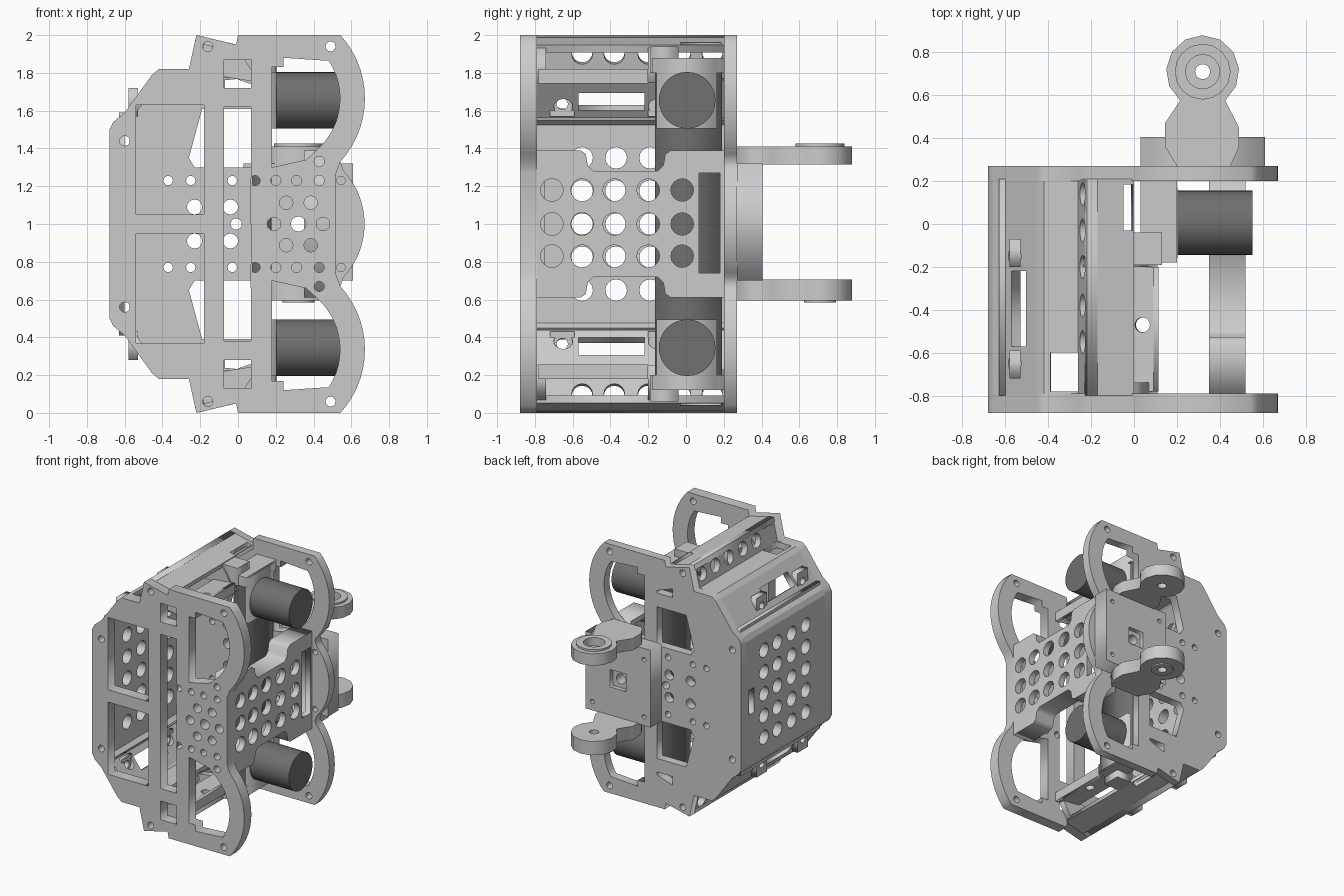
import bpy, bmesh
from math import sin, cos, radians, pi
from mathutils import Vector, Matrix

if "Cube" in bpy.data.objects:
    bpy.data.objects.remove(bpy.data.objects["Cube"])

dark = bpy.data.materials.new("dark_grey")
dark.diffuse_color = (0.16, 0.16, 0.16, 1)
dark.use_nodes = True
dark.node_tree.nodes["Principled BSDF"].inputs["Base Color"].default_value = dark.diffuse_color

X, Y, Z = Vector((1, 0, 0)), Vector((0, 1, 0)), Vector((0, 0, 1))


def arc(cx, cy, r, a0, a1, n):
    return [(cx + r * cos(radians(a0 + (a1 - a0) * i / n)),
             cy + r * sin(radians(a0 + (a1 - a0) * i / n))) for i in range(n + 1)]


def circle(cx, cy, r, n=16):
    return arc(cx, cy, r, 0, 360, n)[:-1]


def rect(x0, y0, x1, y1):
    return [(x0, y0), (x1, y0), (x1, y1), (x0, y1)]


def flip(loop):
    return [(a, 2 - b) for a, b in reversed(loop)]


def both(loops):
    return loops + [flip(l) for l in loops]


def plate(name, loops, t, origin, u, v):
    """Flat plate with holes: loops lie in the u/v plane, t is the thickness."""
    cu = bpy.data.curves.new(name, 'CURVE')
    cu.dimensions, cu.fill_mode, cu.extrude = '2D', 'BOTH', t / 2
    for loop in loops:
        s = cu.splines.new('POLY')
        s.points.add(len(loop) - 1)
        for p, (a, b) in zip(s.points, loop):
            p.co = (a, b, 0, 1)
        s.use_cyclic_u = True
    ob = bpy.data.objects.new(name, cu)
    bpy.context.collection.objects.link(ob)
    m = Matrix((u, v, u.cross(v))).transposed().to_4x4()
    m.translation = origin
    ob.matrix_world = m
    bpy.ops.object.select_all(action='DESELECT')
    ob.select_set(True)
    bpy.context.view_layer.objects.active = ob
    bpy.ops.object.convert(target='MESH')
    return bpy.context.object


def plate_xz(name, loops, y0, y1):
    return plate(name, loops, y1 - y0, Y * (y0 + y1) / 2, X, Z)


def plate_yz(name, loops, x0, x1):
    return plate(name, loops, x1 - x0, X * (x0 + x1) / 2, Y, Z)


def plate_xy(name, loops, z0, z1):
    return plate(name, loops, z1 - z0, Z * (z0 + z1) / 2, X, Y)


def sheet(name, p, q, t, holes=(), y0=-0.8, y1=0.21):
    """Wall panel along y between two x/z points, mirrored top and bottom."""
    for s, tag in ((1, "_upper"), (-1, "_lower")):
        a = Vector((p[0], 0, 1 + s * (p[1] - 1)))
        b = Vector((q[0], 0, 1 + s * (q[1] - 1)))
        d = (b - a).normalized()
        n = Vector((s * d.z, 0, -s * d.x))
        plate(name + tag, [rect(y0, 0, y1, (b - a).length)] + list(holes), t, a + n * t / 2, Y, d)


def box(name, x0, x1, y0, y1, z0, z1, mat=None):
    ob = plate_xy(name, [rect(x0, y0, x1, y1)], z0, z1)
    if mat:
        ob.data.materials.append(mat)
    return ob


def box2(name, x0, x1, y0, y1, z0, z1, mat=None):
    box(name + "_upper", x0, x1, y0, y1, z0, z1, mat)
    box(name + "_lower", x0, x1, y0, y1, 2 - z1, 2 - z0, mat)


def cyl_x(name, x0, x1, y, z, r, n, mat):
    bm = bmesh.new()
    m = Matrix.Translation(((x0 + x1) / 2, y, z)) @ Matrix.Rotation(pi / 2, 4, 'Y')
    bmesh.ops.create_cone(bm, cap_ends=True, segments=n, radius1=r, radius2=r, depth=x1 - x0, matrix=m)
    me = bpy.data.meshes.new(name)
    bm.to_mesh(me)
    bm.free()
    me.materials.append(mat)
    ob = bpy.data.objects.new(name, me)
    bpy.context.collection.objects.link(ob)
    bpy.ops.object.select_all(action='DESELECT')
    ob.select_set(True)
    bpy.context.view_layer.objects.active = ob
    bpy.ops.object.shade_smooth_by_angle()


# shared outline of the end plates, upper half, left to right
shell = [(-0.68, 1.5), (-0.66, 1.54), (-0.6, 1.59), (-0.455, 1.79), (-0.42, 1.82),
         (-0.26, 1.82), (-0.22, 2.0), (-0.01, 1.95), (0.0, 2.0)]
lobe = arc(0.175, 1.665, 0.497, 42.4, -42.4, 14)
lobe_hole = [(0.18, 1.3), (0.18, 1.83), (0.24, 1.83), (0.24, 1.88)] \
    + arc(0.175, 1.665, 0.365, 33, -45, 12) + [(0.36, 1.34)]
screws = [circle(x, z, 0.027, 12) for x, z in
          ((0.49, 1.94), (-0.16, 1.94), (-0.6, 1.44), (0.43, 1.33), (0.09, 1.23), (0.2, 1.23), (0.31, 1.23), (0.43, 1.23))]
hub = [circle(0.32, 1, 0.04)] + [circle(cx, cz, 0.036, 12) for cx, cz in circle(0.32, 1, 0.13, 6)]

# front plate
half = shell + lobe + [(0.52, 1.27)]
plate_xz("front_plate", [half + flip(half)] + hub + both([
    lobe_hole, rect(-0.54, 1.05, -0.18, 1.63), rect(-0.075, 1.72, 0.07, 1.87)] + screws)
    + [rect(-0.075, 0.38, 0.07, 1.62)], -0.88, -0.79)

# back plate with the round middle bulge
half = shell + lobe + arc(0.259, 1, 0.411, 43, 0, 10)
plate_xz("back_plate", [half + flip(half)[1:]] + hub + both([
    lobe_hole, [(-0.19, 1.61), (-0.26, 1.35), (-0.23, 1.3), (0.07, 1.3), (0.07, 1.61)],
    [(-0.07, 1.72), (0.07, 1.72), (0.07, 1.74), (-0.07, 1.79)],
    circle(-0.23, 1.09, 0.04), circle(-0.04, 1.09, 0.04), circle(0.545, 1.23, 0.022, 12)] + screws
    + [circle(x, 1.23, 0.025, 12) for x in (-0.37, -0.25, -0.03)])
    + [circle(-0.01, 1, 0.03)], 0.2, 0.27)

# left wall with vent grid and taller inner liner
vents = [circle(y, z, 0.057) for y in (-0.55, -0.37, -0.19, -0.02) for z in (0.65, 0.825, 1.0, 1.175, 1.35)]
slot = rect(0.11, 0.9, 0.17, 1.1)
plate_yz("left_wall", [rect(-0.8, 0.5, 0.21, 1.5), slot] + vents, -0.68, -0.63)
plate_yz("left_wall_liner", [rect(-0.8, 0.41, 0.21, 1.59), slot] + vents, -0.63, -0.6)

# rounded shoulders, shelf, perforated rail and tilted top
sheet("shoulder_bend", shell[0], shell[1], 0.05)
sheet("shoulder_step", shell[1], shell[2], 0.05)
sheet("shoulder", shell[2], shell[3], 0.05,
      [rect(-0.57, 0.05, -0.22, 0.165)] + [circle(y, 0.075, 0.05) for y in (-0.65, -0.15)])
sheet("shelf_bend", shell[3], shell[4], 0.05)
sheet("shelf", shell[4], (-0.22, 1.82), 0.05, [rect(-0.78, 0.03, -0.6, 0.16)])
sheet("perforated_rail", shell[5], shell[6], 0.05,
      [circle(y, 0.092, 0.055) for y in (0.14, -0.03, -0.2, -0.38, -0.55)])
sheet("top_strip", shell[6], (0.0, 1.948), 0.04, [rect(-0.03, 0.175, 0.185, 0.22)])
sheet("inner_channel", (-0.08, 1.80), (0.11, 1.82), 0.04, [circle(-0.47, 0.12, 0.035)], -0.78, -0.2)
sheet("inner_channel_lip", (0.09, 1.745), (0.09, 1.82), 0.025, [], -0.78, -0.2)
box2("rail_joint", -0.02, 0.13, -0.19, -0.04, 1.8, 1.94)
rib = both([[(-0.23, 1.96), (0.0, 1.93), (0.11, 1.75), (-0.08, 1.78), (-0.24, 1.8)]])
for name, y in (("front_rib", -0.79), ("rear_rib", -0.2)):
    plate_xz(name, rib, y, y + 0.05)

# screw tabs inside the shoulders
for i, y in enumerate((-0.72, -0.2)):
    plate_yz(f"screw_tab_{i}", both([rect(y, 1.57, y + 0.13, 1.72), circle(y + 0.065, 1.635, 0.03)]), -0.58, -0.53)

# right perforated cover with folded rim
edge = [(-0.79, 1.39), (-0.56, 1.39), (-0.53, 1.37), (-0.52, 1.31), (-0.49, 1.28), (-0.15, 1.28),
        (-0.12, 1.31), (-0.11, 1.37), (-0.08, 1.39), (0.2, 1.39)]
inner = [(-0.75, 1.35), (-0.59, 1.35), (-0.55, 1.25), (-0.09, 1.25), (-0.06, 1.35), (0.19, 1.35)]
cover_vents = [circle(y, z, 0.06) for y in (-0.71, -0.55, -0.38, -0.2, -0.02) for z in (0.83, 1.0, 1.18)]
plate_yz("right_cover", [edge + flip(edge), rect(0.07, 0.74, 0.18, 1.27)] + cover_vents, 0.47, 0.52)
plate_yz("right_cover_rim", [edge + flip(edge), inner + flip(inner)], 0.35, 0.47)

# motors with their gearbox column and holders
for tag, z in (("upper", 1.655), ("lower", 0.345)):
    cyl_x("motor_" + tag, 0.2, 0.553, 0.006, z, 0.15, 32, dark)
box("gearbox_column", 0.075, 0.178, -0.165, 0.19, 0.17, 1.83, dark)
box2("motor_holder", 0.08, 0.205, -0.155, 0.165, 1.505, 1.87)
box2("motor_holder_tab", 0.03, 0.2, -0.18, 0.2, 1.80, 1.88)

# rear fork: block and two arms
plate_xz("fork_block", [rect(0.03, 0.7, 0.61, 1.32), circle(0.32, 1, 0.04)], 0.27, 0.37)
plate_xz("fork_face", [rect(0.03, 0.7, 0.61, 1.32), rect(0.25, 0.93, 0.39, 1.07)]
         + [circle(x, z, 0.018, 8) for x in (0.09, 0.55) for z in (0.77, 1.23)], 0.37, 0.405)
arm = [(0.2, 0.27), (0.45, 0.27), (0.49, 0.36), (0.49, 0.45)] \
    + arc(0.32, 0.71, 0.17, -52, 232, 10) + [(0.145, 0.47), (0.145, 0.36)]
plate_xy("fork_arm_upper", [arm, circle(0.32, 0.71, 0.08)], 1.36, 1.41)
plate_xy("fork_arm_upper_base", [arm, circle(0.32, 0.71, 0.035)], 1.315, 1.36)
plate_xy("fork_boss_upper", [circle(0.32, 0.71, 0.13), circle(0.32, 0.71, 0.08)], 1.41, 1.425)
plate_xy("fork_arm_lower", [arm, circle(0.32, 0.71, 0.035)], 0.595, 0.705)
plate_xy("fork_boss_lower", [circle(0.32, 0.71, 0.085), circle(0.32, 0.71, 0.035)], 0.585, 0.595)
